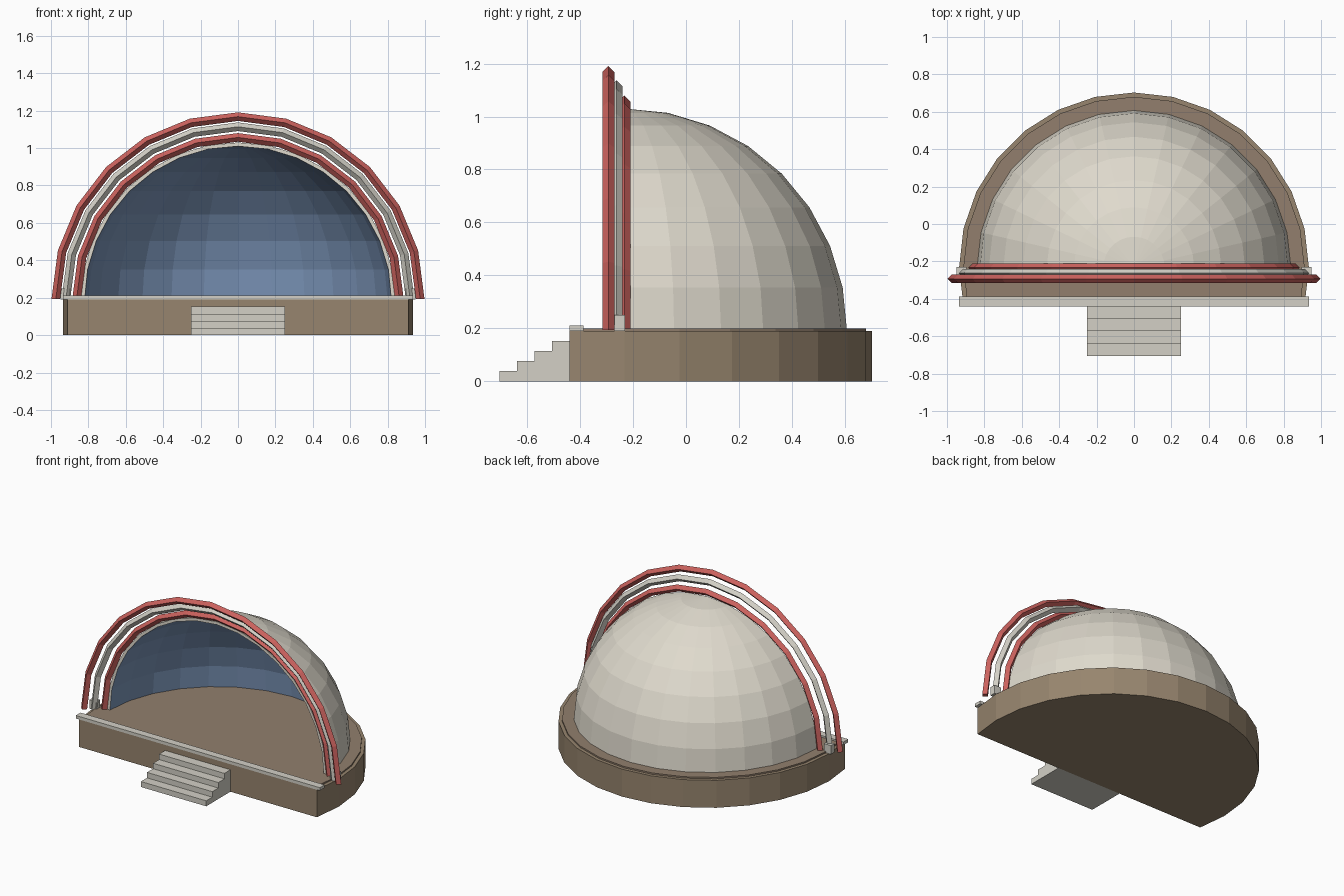
import bpy, bmesh, math
from math import sin, cos, pi, radians

if "Cube" in bpy.data.objects:
    bpy.data.objects.remove(bpy.data.objects["Cube"])

CY, FLOOR = -0.232, 0.19      # centre line of the shell, stage height


def srgb(r, g, b):
    f = lambda c: c / 12.92 if c <= 0.04045 else ((c + 0.055) / 1.055) ** 2.4
    return (f(r / 255), f(g / 255), f(b / 255), 1)


def material(name, rgb):
    m = bpy.data.materials.new(name)
    m.diffuse_color = srgb(*rgb)
    m.use_nodes = True
    m.node_tree.nodes["Principled BSDF"].inputs["Base Color"].default_value = m.diffuse_color
    return m


BROWN = material("brown stone", (151, 133, 110))
STAGE = material("stage brown", (146, 127, 109))
CONCRETE = material("pale concrete", (211, 208, 198))
CREAM = material("cream shell", (223, 218, 205))
BLUE = material("inner blue", (124, 150, 186))
RED = material("arch red", (204, 98, 94))


def finish(name, bm, *mats, recalc=True):
    if recalc:
        bmesh.ops.recalc_face_normals(bm, faces=bm.faces)
    me = bpy.data.meshes.new(name)
    bm.to_mesh(me)
    bm.free()
    for m in mats:
        me.materials.append(m)
    ob = bpy.data.objects.new(name, me)
    bpy.context.collection.objects.link(ob)
    return ob


def prism(name, pts, vec, mat):
    """Extrude a flat outline along vec."""
    bm = bmesh.new()
    face = bm.faces.new([bm.verts.new(p) for p in pts])
    geo = bmesh.ops.extrude_face_region(bm, geom=[face])["geom"]
    bmesh.ops.translate(bm, vec=vec, verts=[v for v in geo if isinstance(v, bmesh.types.BMVert)])
    return finish(name, bm, mat)


def box(name, x0, x1, y0, y1, z0, z1, mat):
    return prism(name, [(x0, y0, z0), (x1, y0, z0), (x1, y1, z0), (x0, y1, z0)],
                 (0, 0, z1 - z0), mat)


def rounded_slab(name, r, front, z0, z1, mat, n=16):
    """Disc cut straight across at the front."""
    a0 = math.asin((front - CY) / r)
    pts = []
    for i in range(n + 1):
        a = a0 + (pi - 2 * a0) * i / n
        pts.append((r * cos(a), CY + r * sin(a), z0))
    return prism(name, pts, (0, 0, z1 - z0), mat)


# Plinth and thin stage floor
rounded_slab("plinth", 0.935, -0.44, 0, FLOOR, BROWN)
rounded_slab("stage_floor", 0.912, -0.43, FLOOR, FLOOR + 0.01, STAGE)

# Front ledge
box("front_ledge", -0.935, 0.935, -0.44, -0.388, FLOOR, FLOOR + 0.021, CONCRETE)

# Steps as one stair profile
profile = [(0, -0.44, 0)]
for i in range(4):
    y = -0.705 + i * 0.0663
    profile += [(0, y, i * 0.038), (0, y, (i + 1) * 0.038)]
profile.append((0, -0.44, 0.152))
stairs = prism("front_steps", [(-0.25, y, z) for _, y, z in profile], (0.5, 0, 0), CONCRETE)


# Quarter-sphere shell: cream outside and rim, blue inside
def shell(outer, inner, around=14, up=8):
    bm = bmesh.new()

    def skin(r):
        rows = []
        for j in range(up):
            e = pi / 2 * j / up
            rows.append([bm.verts.new((r * cos(e) * cos(pi * i / around),
                                       CY + r * cos(e) * sin(pi * i / around),
                                       FLOOR + r * sin(e))) for i in range(around + 1)])
        rows.append([bm.verts.new((0, CY, FLOOR + r))] * (around + 1))
        return rows

    skins = [skin(outer), skin(inner)]
    for k, rows in enumerate(skins):
        for j in range(up):
            for i in range(around):
                quad = [rows[j][i], rows[j][i + 1], rows[j + 1][i + 1], rows[j + 1][i]]
                f = bm.faces.new(list(dict.fromkeys(quad)))
                f.material_index = k
    a, b = skins
    edge = lambda s: [r[0] for r in s] + [r[-1] for r in reversed(s[:-1])]
    ea, eb = edge(a), edge(b)
    for i in range(len(ea) - 1):                      # front rim
        bm.faces.new([ea[i], ea[i + 1], eb[i + 1], eb[i]])
    for i in range(around):                           # bottom rim
        bm.faces.new([a[0][i], a[0][i + 1], b[0][i + 1], b[0][i]])
    return finish("dome_shell", bm, CREAM, BLUE)


shell(0.84, 0.82)


# Stepped arches with a diamond section
def arch(name, radius, y, half, mat, segs=12):
    bm = bmesh.new()
    rings = []
    for i in range(segs + 1):
        a = pi * i / segs
        ring = []
        for dr, dy in ((half, 0), (0, half), (-half, 0), (0, -half)):
            r = radius + dr
            ring.append(bm.verts.new((r * cos(a), y + dy, FLOOR + 0.004 + r * sin(a))))
        rings.append(ring)
    for p, q in zip(rings, rings[1:]):
        for k in range(4):
            bm.faces.new([p[k], p[(k + 1) % 4], q[(k + 1) % 4], q[k]])
    bm.faces.new(rings[0])
    bm.faces.new(rings[-1])
    return finish(name, bm, mat)


arch("outer_arch", 0.974, -0.293, 0.023, RED)
arch("middle_arch", 0.92, -0.263, 0.023, CONCRETE)
arch("inner_arch", 0.863, -0.233, 0.023, RED)

# Footings of the middle arch
for side, s in (("left", -1), ("right", 1)):
    xs = sorted((s * 0.895, s * 0.95))
    box(side + "_arch_footing", xs[0], xs[1], -0.27, -0.23, FLOOR, 0.25, CONCRETE)
